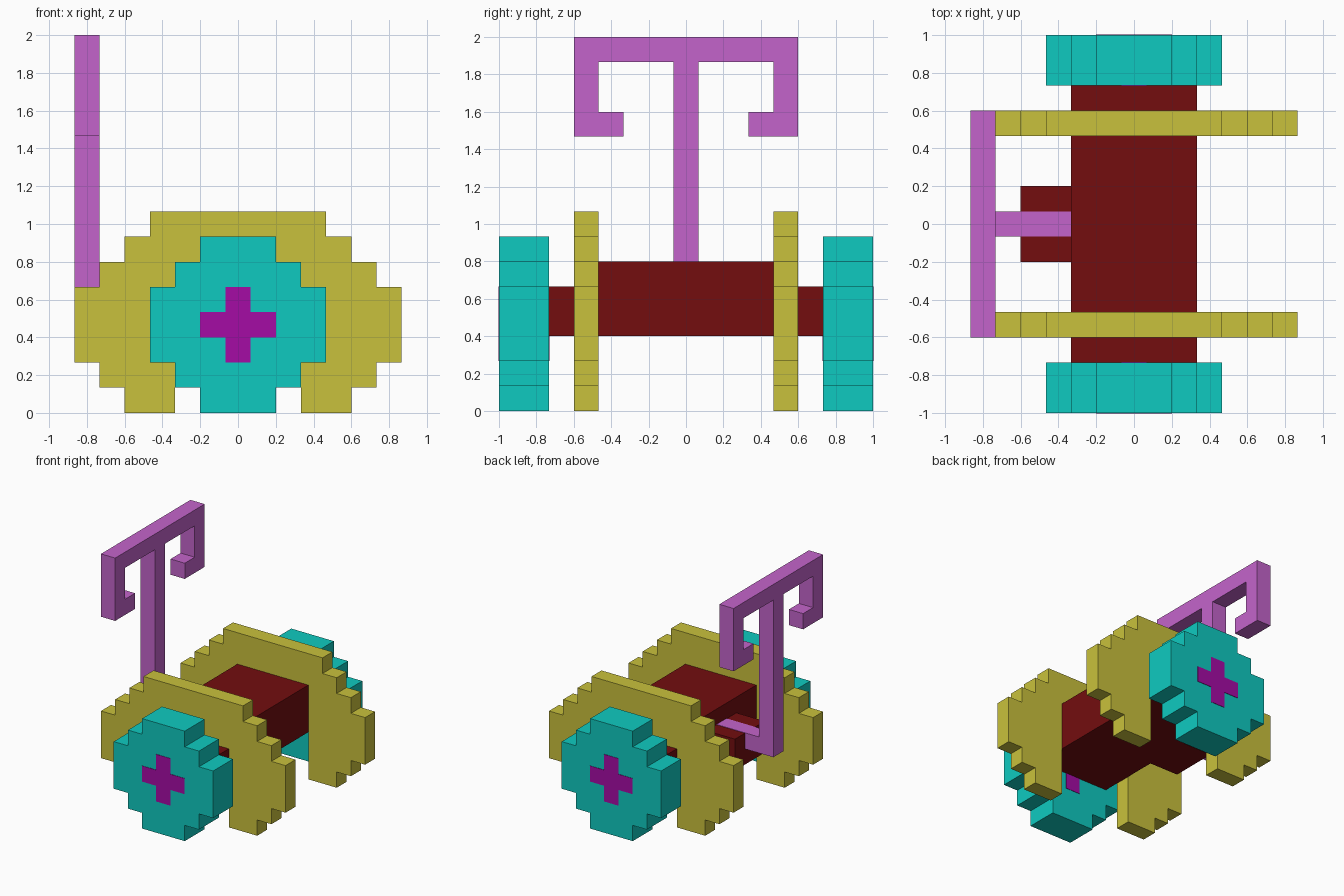
import bpy, bmesh

if "Cube" in bpy.data.objects:
    bpy.data.objects.remove(bpy.data.objects["Cube"])

U = 2 / 15  # one block of the grid


def lin(c):
    c /= 255
    return c / 12.92 if c <= 0.04045 else ((c + 0.055) / 1.055) ** 2.4


def material(name, r, g, b):
    m = bpy.data.materials.new(name)
    m.diffuse_color = (lin(r), lin(g), lin(b), 1)
    m.use_nodes = True
    m.node_tree.nodes["Principled BSDF"].inputs["Base Color"].default_value = m.diffuse_color
    return m


yellow = material("mustard yellow", 201, 193, 60)
teal = material("teal", 15, 202, 192)
purple = material("deep purple", 165, 12, 165)
pink = material("orchid pink", 196, 100, 203)
red = material("dark red", 115, 13, 15)


def prism(name, outline, lo, hi, mat, axis="y"):
    """Extrude a (horizontal, z) outline in blocks along y or x."""
    bm = bmesh.new()

    def place(h, z, d):
        return (h * U, d * U, z * U) if axis == "y" else (d * U, h * U, z * U)

    a = [bm.verts.new(place(h, z, lo)) for h, z in outline]
    b = [bm.verts.new(place(h, z, hi)) for h, z in outline]
    bm.faces.new(a)
    bm.faces.new(b)
    for i in range(len(a)):
        j = (i + 1) % len(a)
        bm.faces.new((a[i], a[j], b[j], b[i]))
    bmesh.ops.recalc_face_normals(bm, faces=bm.faces)
    me = bpy.data.meshes.new(name)
    bm.to_mesh(me)
    bm.free()
    me.materials.append(mat)
    ob = bpy.data.objects.new(name, me)
    bpy.context.collection.objects.link(ob)
    return ob


def box(name, x0, x1, y0, y1, z0, z1, mat):
    return prism(name, [(x0, z0), (x1, z0), (x1, z1), (x0, z1)], y0, y1, mat)


def mirrored(half):
    """Complete a right-hand half outline on the left."""
    return half + [(-h, z) for h, z in reversed(half)]


def stepped(rows):
    """Right half of a stepped outline from (half width, z bottom, z top) rows."""
    return [(w, z) for w, z0, z1 in rows for z in (z0, z1)]


wheel = mirrored(stepped([(1.5, 0, 1), (2.5, 1, 2), (3.5, 2, 5), (2.5, 5, 6), (1.5, 6, 7)]))
cross = mirrored(stepped([(0.5, 2, 3), (1.5, 3, 4), (0.5, 4, 5)]))
# side panel with a central opening for the axle
panel = mirrored([(2.5, 5), (2.5, 0)] + stepped(
    [(4.5, 0, 1), (5.5, 1, 2), (6.5, 2, 5), (5.5, 5, 6), (4.5, 6, 7), (3.5, 7, 8)]))

P = 0.025  # slight raise of the inlaid details, in blocks
for side, s in (("front", -1), ("back", 1)):
    prism(side + "_wheel", wheel, s * 5.5, s * 7.5, teal)
    prism(side + "_hub_cross", cross, s * (5.5 - P), s * (7.5 + P), purple)
    prism(side + "_side_panel", panel, s * 3.5, s * 4.5, yellow)
    # axle stub between body and wheel
    box(side + "_axle", -2.5, 2.5, s * 3.5, s * 5.5, 3, 5, red)

# body and rear tongue
box("body", -2.5, 2.5, -3.5, 3.5, 3, 6, red)
box("tongue", -4.5, -2.5, -1.5, 1.5, 3, 5, red)

# handle: flat bar, post and hooked grips
box("handle_bar_mount", -5.5, -2.5, -0.5, 0.5, 4, 5 + P, pink)
handle = mirrored([(0.5, 4), (0.5, 14), (3.5, 14), (3.5, 12), (2.5, 12),
                   (2.5, 11), (4.5, 11), (4.5, 15)])
prism("handle", handle, -6.5, -5.5, pink, axis="x")
